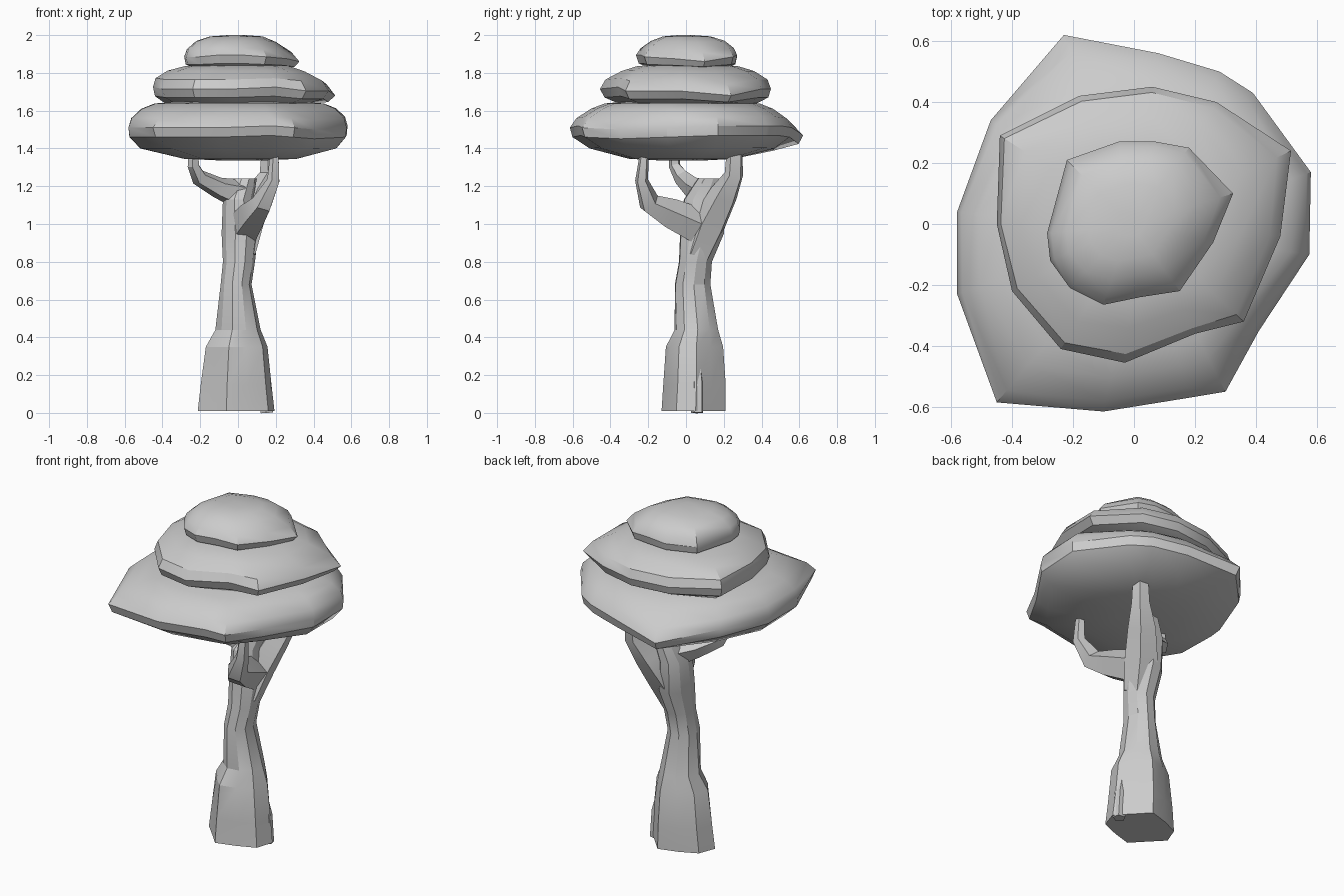
import bpy, bmesh, math
from mathutils import Vector


def loft(name, rings, angle=30):
    """Skin a list of equal-length closed rings and cap both ends."""
    bm = bmesh.new()
    vr = [[bm.verts.new(p) for p in r] for r in rings]
    n = len(vr[0])
    for a, b in zip(vr, vr[1:]):
        for i in range(n):
            j = (i + 1) % n
            bm.faces.new((a[i], a[j], b[j], b[i]))
    bm.faces.new(vr[0][::-1])
    bm.faces.new(vr[-1])
    bmesh.ops.recalc_face_normals(bm, faces=bm.faces)
    me = bpy.data.meshes.new(name)
    bm.to_mesh(me)
    bm.free()
    ob = bpy.data.objects.new(name, me)
    bpy.context.collection.objects.link(ob)
    bpy.ops.object.select_all(action='DESELECT')
    ob.select_set(True)
    bpy.context.view_layer.objects.active = ob
    bpy.ops.object.shade_smooth_by_angle(angle=math.radians(angle))
    return ob


def branch(name, path, n=5):
    """Tube along a path of (x, y, z, radius), frame carried along the bends."""
    pts = [Vector(p[:3]) for p in path]
    rings, t0, u = [], None, None
    for i, p in enumerate(pts):
        t = (pts[min(i + 1, len(pts) - 1)] - pts[max(i - 1, 0)]).normalized()
        if u is None:
            u = t.orthogonal().normalized()
        else:
            u = t0.rotation_difference(t) @ u
        v = t.cross(u)
        t0 = t
        rings.append([p + path[i][3] * (math.cos(a) * u + math.sin(a) * v)
                      for a in (2 * math.pi * k / n for k in range(n))])
    return loft(name, rings)


def tier(name, outline, profile):
    """Leaf cushion: rim corners (x, y, height offset, bluntness) scaled
    through a profile of (scale, z, weight of the corner's height offset)."""
    cx = sum(p[0] for p in outline) / len(outline)
    cy = sum(p[1] for p in outline) / len(outline)
    rings = []
    for s, z, w in profile:
        ring = []
        for x, y, dz, b in outline:
            k = s + b * (1 - s) * s ** 3
            ring.append((cx + (x - cx) * k, cy + (y - cy) * k, z + dz * w))
        rings.append(ring)
    return loft(name, rings, 32)


# Leaf tiers
tier("leaf_tier_bottom",
     [(-.58, .04, 0, .6), (-.47, .34, 0, .2), (-.23, .62, -.04, -.9),
      (.08, .56, 0, 0), (.28, .50, .01, 0), (.39, .43, .01, 0),
      (.58, .17, .01, .6), (.575, -.10, 0, .6), (.41, -.35, -.01, .2),
      (.30, -.55, 0, -.4), (.18, -.57, .01, -.2), (-.10, -.615, 0, -.2),
      (-.45, -.585, 0, -.5), (-.58, -.23, 0, .5)],
     [(.15, 1.335, 0), (.48, 1.345, 0), (.84, 1.40, .3), (.98, 1.46, .9),
      (1, 1.51, 1), (.95, 1.56, .8), (.83, 1.61, .3), (.71, 1.638, 0),
      (.3, 1.66, 0)])

tier("leaf_tier_middle",
     [(-.44, .29, .01, .4), (-.18, .42, 0, .2), (.06, .45, 0, .2),
      (.27, .40, 0, .1), (.515, .24, -.035, -1), (.48, -.04, -.01, -.5),
      (.36, -.32, -.01, -.5), (.20, -.36, .01, 0), (-.03, -.455, 0, -.3),
      (-.24, -.41, 0, 0), (-.40, -.22, 0, .2), (-.45, .0, .01, .5)],
     [(.3, 1.62, 0), (.8, 1.635, 0), (.96, 1.67, .7), (1, 1.715, 1),
      (.95, 1.765, .7), (.78, 1.81, .2), (.6, 1.835, 0), (.2, 1.85, 0)])

tier("leaf_tier_top",
     [(-.22, .21, 0, .2), (-.05, .27, 0, .2), (.07, .27, .01, .2),
      (.18, .25, 0, 0), (.325, .10, -.025, -1), (.26, -.06, -.01, -.8),
      (.15, -.22, 0, -.6), (.02, -.24, .01, -.4), (-.10, -.265, .01, -.5),
      (-.21, -.21, 0, 0), (-.275, -.12, 0, .3), (-.285, -.03, 0, .3)],
     [(.3, 1.81, 0), (.8, 1.825, 0), (.96, 1.845, .5), (1, 1.885, 1),
      (.93, 1.925, .6), (.74, 1.968, .2), (.48, 1.993, 0), (.15, 2.0, 0)])

# Trunk: stations of centre x, y, z, half width x, half width y, root flare
lobes = [.06, -.14, .08, -.10, .02, .06, -.14, .08, -.10, .05]
stations = [(-.01, .04, .01, .192, .162, 1), (-.01, .045, .15, .177, .158, 1),
            (-.007, .045, .35, .157, .148, .7), (0, .055, .44, .118, .116, .3),
            (-.01, .035, .68, .082, .097, 0), (.005, .05, .80, .085, .09, 0),
            (.01, .085, .95, .097, .12, 0), (0, .10, 1.13, .08, .115, 0),
            (.035, .14, 1.24, .065, .08, 0)]
n = len(lobes)
loft("trunk", [[(cx + rx * (1 + f * lobes[k]) * math.cos(2 * math.pi * (k + .1) / n),
                 cy + ry * (1 + f * lobes[k]) * math.sin(2 * math.pi * (k + .1) / n), z)
                for k in range(n)] for cx, cy, z, rx, ry, f in stations], 20)

# Small root on the right side
branch("side_root", [(.155, .06, 0, .035), (.145, .06, .16, .034),
                     (.12, .06, .32, .015)])

# Branches holding the leaves
branch("front_branch", [(.04, .05, .99, .10), (.085, -.09, 1.055, .085),
                        (.13, -.195, 1.11, .06), (.19, -.235, 1.23, .036),
                        (.195, -.22, 1.38, .024)])
branch("back_branch", [(.02, .06, .84, .08), (.05, .125, 1.0, .095),
                       (.11, .20, 1.15, .08), (.165, .255, 1.26, .052),
                       (.17, .26, 1.40, .044)])
branch("left_branch", [(0, .09, 1.16, .08), (-.10, .04, 1.19, .058),
                       (-.205, -.02, 1.245, .045), (-.235, -.06, 1.31, .032),
                       (-.235, -.06, 1.39, .03)])
